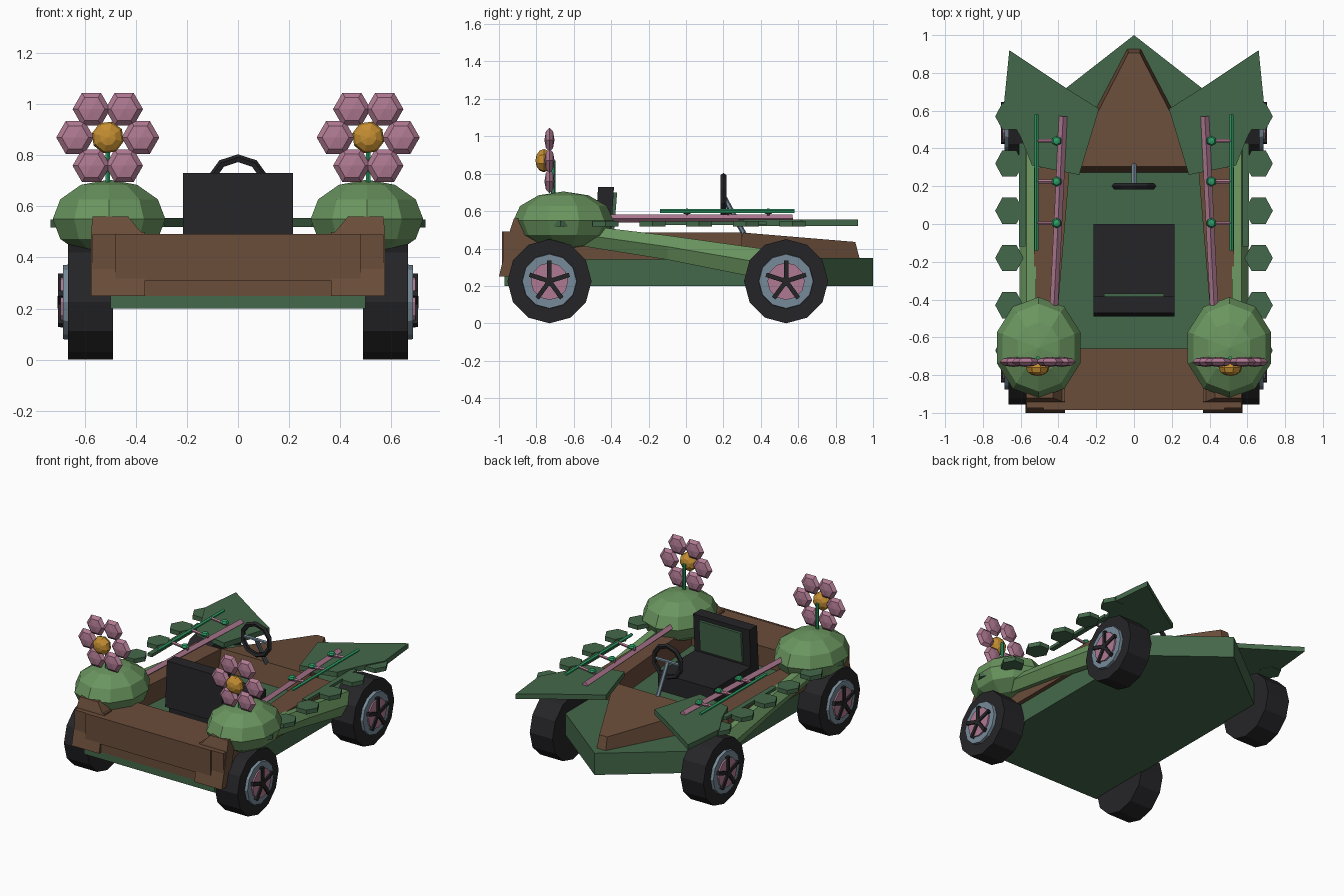
import bpy, bmesh, math
from mathutils import Vector, Matrix

if "Cube" in bpy.data.objects:
    bpy.data.objects.remove(bpy.data.objects["Cube"])


def material(name, r, g, b):
    lin = [((c / 255 + 0.055) / 1.055) ** 2.4 if c > 10 else c / 255 / 12.92 for c in (r, g, b)]
    m = bpy.data.materials.new(name)
    m.diffuse_color = (*lin, 1)
    m.use_nodes = True
    m.node_tree.nodes["Principled BSDF"].inputs["Base Color"].default_value = m.diffuse_color
    return m


LEAF = material("leaf green", 68, 104, 74)
MOSS = material("moss green", 106, 149, 95)
WOOD = material("brown wood", 106, 77, 58)
BLACK = material("black rubber", 37, 37, 40)
PINK = material("petal pink", 176, 122, 146)
GOLD = material("golden yellow", 196, 142, 50)
STEEL = material("blue grey", 118, 138, 152)
VINE = material("bright vine", 46, 158, 102)


def finish(name, bm, mat):
    bmesh.ops.recalc_face_normals(bm, faces=bm.faces)
    me = bpy.data.meshes.new(name)
    bm.to_mesh(me)
    bm.free()
    me.materials.append(mat)
    ob = bpy.data.objects.new(name, me)
    bpy.context.collection.objects.link(ob)
    return ob


def loft(name, rings, mat):
    """Closed solid through rings that all have the same point count."""
    bm = bmesh.new()
    rows = [[bm.verts.new(p) for p in ring] for ring in rings]
    n = len(rows[0])
    for a, b in zip(rows, rows[1:]):
        for i in range(n):
            bm.faces.new((a[i], a[(i + 1) % n], b[(i + 1) % n], b[i]))
    bm.faces.new(rows[0])
    bm.faces.new(rows[-1][::-1])
    return finish(name, bm, mat)


def slab(name, outline, z0, z1, mat):
    return loft(name, [[(x, y, z) for x, y in outline] for z in (z0, z1)], mat)


def box(name, x0, x1, y0, y1, z0, z1, mat):
    return slab(name, [(x0, y0), (x1, y0), (x1, y1), (x0, y1)], z0, z1, mat)


def rod(name, a, b, r, mat, sides=6, r2=None):
    a, b = Vector(a), Vector(b)
    bm = bmesh.new()
    turn = (b - a).to_track_quat('Z', 'Y').to_matrix().to_4x4()
    bmesh.ops.create_cone(bm, cap_ends=True, segments=sides, radius1=r, radius2=r if r2 is None else r2,
                          depth=(b - a).length, matrix=Matrix.Translation((a + b) / 2) @ turn)
    return finish(name, bm, mat)


def ball(name, centre, size, mat, segs=8, rings=6, turn=None):
    bm = bmesh.new()
    m = Matrix.Translation(centre) @ Matrix.Diagonal((*size, 1)) @ (turn or Matrix())
    bmesh.ops.create_uvsphere(bm, u_segments=segs, v_segments=rings, radius=1, matrix=m)
    return finish(name, bm, mat)


# Chassis, pointed at one end
slab("chassis", [(-.5, -.97), (.5, -.97), (.5, .61), (0, 1), (-.5, .61)], .2, .35, LEAF)

# Hood: tapering wedge with slightly drafted walls
loft("hood", [[(-.38, .27, .34), (.38, .27, .34), (.035, .93, .34), (-.035, .93, .34)],
              [(-.34, .305, .485), (.34, .305, .485), (.03, .905, .435), (-.03, .905, .435)]], WOOD)

# Rear crate with inset panel
box("rear_crate", -.57, .57, -.975, -.66, .25, .49, WOOD)
box("rear_panel", -.48, .48, -.984, -.97, .31, .492, WOOD)

# Seat
box("seat_base", -.215, .215, -.45, 0, .34, .47, BLACK)
loft("seat_back", [[(-.215, y, z), (.215, y, z), (.215, y + .085, z), (-.215, y + .085, z)]
                   for y, z in ((-.49, .42), (-.47, .73))], BLACK)
loft("seat_pad", [[(-.16, y, z), (.16, y, z), (.16, y + .02, z), (-.16, y + .02, z)]
                  for y, z in ((-.405, .49), (-.388, .7))], LEAF)

# Steering wheel: octagonal ring, column and spokes
HUB = Vector((0, .2, .68))
bm = bmesh.new()
N, M = 10, 5
grid = []
for i in range(N):
    a = 2 * math.pi * (i + .5) / N
    grid.append([])
    for j in range(M):
        b = 2 * math.pi * j / M
        r = .107 + .017 * math.cos(b)
        grid[i].append(bm.verts.new(HUB + Vector((r * math.cos(a), .017 * math.sin(b), r * math.sin(a)))))
for i in range(N):
    for j in range(M):
        bm.faces.new((grid[i][j], grid[(i + 1) % N][j], grid[(i + 1) % N][(j + 1) % M], grid[i][(j + 1) % M]))
finish("steering_ring", bm, BLACK)
rod("steering_column", HUB, (0, .32, .46), .014, STEEL)
rod("steering_bar", HUB - Vector((.1, 0, 0)), HUB + Vector((.1, 0, 0)), .011, STEEL)

for s in (1, -1):
    side = "right" if s > 0 else "left"

    # Slanted corner board on the crate
    loft("corner_board_" + side,
         [[(s * .365, y, z), (s * .575, y, z), (s * .575, y + .08, z), (s * .365, y + .08, z)]
          for y, z in ((-1, .25), (-.94, .5))], WOOD)
    loft("corner_splinter_" + side,
         [[(s * x0, y, z), (s * x1, y, z), (s * x1, y + .08, z), (s * x0, y + .08, z)]
          for x0, x1, y, z in ((.38, .575, -.94, .5), (.43, .57, -.92, .56))], WOOD)

    # Side wall of the cockpit
    slab("side_wall_" + side, [(s * .42, -.66), (s * .53, -.66), (s * .53, .3), (s * .34, .3)], .34, .485, WOOD)

    # Sloping stem running to the front wheel
    loft("side_stem_" + side,
         [[(s * .51, y, z0), (s * .57, y, z0 - .01), (s * .605, y, (z0 + z1) / 2), (s * .57, y, z1), (s * .52, y, z1)]
          for y, z0, z1 in ((-.6, .43, .53), (-.1, .35, .47), (.4, .25, .4), (.5, .24, .36))], MOSS)

    # Leafy bulb
    ball("bulb_" + side, (s * .505, -.655, .55), (.232, .268, .155), MOSS, 10, 6)

    # Flower: stem, six petals and centre
    f = Vector((s * .51, -.73, .87))
    rod("flower_stem_" + side, (f.x, f.y + .02, .66), f + Vector((0, .02, 0)), .011, VINE)
    lay = Matrix.Rotation(math.pi / 2, 4, 'X') @ Matrix.Rotation(math.pi / 6, 4, 'Z')
    for k in range(6):
        a = k * math.pi / 3
        p = f + Vector((.128 * math.cos(a), 0, .128 * math.sin(a)))
        ball(f"petal_{side}_{k}", p, (.074, .027, .074), PINK, 6, 4, lay)
    ball("flower_centre_" + side, f + Vector((0, -.03, 0)), (.064, .045, .064), GOLD, 8, 6, lay)

    # Broad leaf over the front wheel
    slab("front_leaf_" + side, [(s * x, y) for x, y in
         ((.66, .92), (.69, .62), (.6, .46), (.54, .31), (.29, .26), (.185, .61), (.36, .72))], .52, .555, LEAF)

    # Row of small hexagonal leaves on a twig
    box("leaf_twig_" + side, min(s * .575, s * .61), max(s * .575, s * .61), -.12, .43, .525, .545, LEAF)
    for k, y in enumerate((.57, .32, .07, -.18, -.43, -.67)):
        slab(f"side_leaf_{side}_{k}",
             [(s * .66 + .075 * math.cos(i * math.pi / 3), y + .08 * math.sin(i * math.pi / 3)) for i in range(6)],
             .518, .548, LEAF)

    # Pink rail, vine, cross twigs and buds
    rod("rail_" + side, (s * .425, -.46, .56), (s * .375, .57, .56), .022, PINK, 4)
    rod("vine_" + side, (s * .515, -.14, .6), (s * .515, .58, .6), .011, VINE, 5)
    for k, y in enumerate((.44, .225, .005)):
        rod(f"cross_twig_{side}_{k}", (s * .385, y, .585), (s * .515, y, .6), .01, PINK, 5)
        ball(f"bud_{side}_{k}", (s * .41, y, .598), (.028, .028, .016), VINE, 6, 4)

    # Wheels: tyre, rim, disc and five spokes
    for end, y in (("rear", -.73), ("front", .535)):
        tag = f"_{end}_{side}"

        def disc(name, x0, x1, r, mat, r2=None, sides=12):
            rod(name + tag, (s * x0, y, .225), (s * x1, y, .225), r, mat, sides, r2)
        disc("tyre", .49, .665, .225, BLACK)
        disc("rim", .6, .685, .153, STEEL, .145)
        disc("wheel_disc", .65, .695, .1, PINK)
        disc("hub_cap", .65, .706, .025, BLACK, None, 8)
        for k in range(5):
            a = math.pi / 2 + k * 2 * math.pi / 5
            c, d = math.cos(a), math.sin(a)
            loft(f"spoke_{k}" + tag,
                 [[(s * x, y + r * c - w * d, .225 + r * d + w * c)
                   for r, w in ((0, -.012), (.112, -.012), (.112, .012), (0, .012))]
                  for x in (.66, .705)], BLACK)
